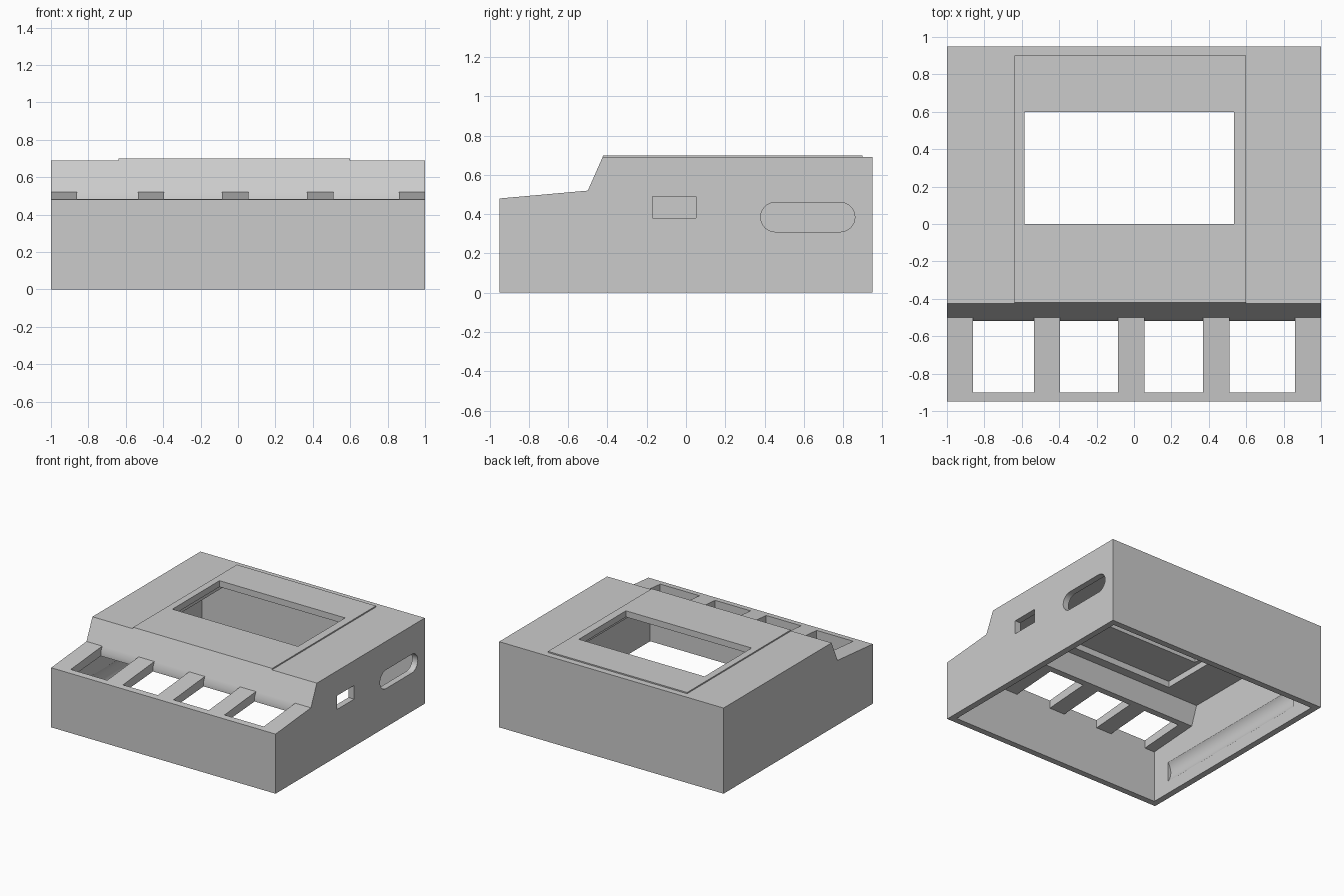
import bpy, bmesh, math
from mathutils import Matrix

cube = bpy.data.objects.get("Cube")
if cube:
    bpy.data.objects.remove(cube, do_unlink=True)

grey = bpy.data.materials.new("plain_grey")
grey.use_nodes = True
colour = (0.6, 0.6, 0.6, 1)
grey.diffuse_color = colour
grey.node_tree.nodes["Principled BSDF"].inputs["Base Color"].default_value = colour


def prism(name, profile, x0, x1):
    """Extrude a side profile of (y, z) points from x0 to x1."""
    bm = bmesh.new()
    face = bm.faces.new([bm.verts.new((x0, y, z)) for y, z in profile])
    ext = bmesh.ops.extrude_face_region(bm, geom=[face])
    moved = [v for v in ext["geom"] if isinstance(v, bmesh.types.BMVert)]
    bmesh.ops.translate(bm, vec=(x1 - x0, 0, 0), verts=moved)
    bmesh.ops.recalc_face_normals(bm, faces=bm.faces)
    mesh = bpy.data.meshes.new(name)
    bm.to_mesh(mesh)
    bm.free()
    mesh.materials.append(grey)
    obj = bpy.data.objects.new(name, mesh)
    bpy.context.collection.objects.link(obj)
    return obj


def box(name, x0, x1, y0, y1, z0, z1):
    return prism(name, [(y0, z0), (y0, z1), (y1, z1), (y1, z0)], x0, x1)


def combine(target, tool, operation="DIFFERENCE"):
    """Apply a boolean, then drop the helper."""
    tool.hide_render = True
    mod = target.modifiers.new("cut", "BOOLEAN")
    mod.operation, mod.object, mod.solver = operation, tool, "EXACT"
    bpy.context.view_layer.objects.active = target
    bpy.ops.object.modifier_apply(modifier=mod.name)
    bpy.data.objects.remove(tool, do_unlink=True)


# Outer housing with a stepped front
body = prism("housing", [(-.95, 0), (-.95, .48), (-.5, .52), (-.425, .69),
                         (.95, .69), (.95, 0)], -1, 1)

# Raised plate around the screen opening
combine(body, prism("screen_plate", [(-.434, .67), (-.421, .7), (.9, .7), (.9, .67)],
                    -.64, .6), "UNION")

# Hollow inside, open below, with a raised ceiling behind the screen
combine(body, prism("hollow", [(-.9, -.1), (-.9, .42), (-.47, .45), (-.415, .6),
                               (.9, .6), (.9, -.1)], -.95, .95))
combine(body, box("screen_recess", -.62, .58, -.34, .88, .5, .65))

# Screen opening
combine(body, box("screen_opening", -.585, .535, 0, .6, .5, .8))

# Four button openings that leave bars between them
for x0, x1 in ((-.86, -.535), (-.395, -.085), (.055, .37), (.51, .86)):
    combine(body, prism("button_opening", [(-.9, .3), (-.9, .6), (-.5, .6), (-.5, .52),
                                           (-.518, .48), (-.518, .3)], x0, x1))

# Rectangular port and rounded slot in the left wall
combine(body, box("port", .9, 1.1, -.17, .05, .38, .49))
slot = []
for centre, start in ((.785, -90), (.455, 90)):
    for i in range(17):
        a = math.radians(start + 180 * i / 16)
        slot.append((centre + .075 * math.cos(a), .385 + .075 * math.sin(a)))
combine(body, prism("slot", slot, .9, 1.1))

# Shallow curved groove inside the right wall
bm = bmesh.new()
bmesh.ops.create_cone(bm, cap_ends=True, segments=64, radius1=.14, radius2=.14, depth=1.43,
                      matrix=Matrix.Translation((-.835, -.025, .18))
                      @ Matrix.Rotation(math.pi / 2, 4, "X"))
mesh = bpy.data.meshes.new("groove")
bm.to_mesh(mesh)
bm.free()
mesh.materials.append(grey)
groove = bpy.data.objects.new("groove", mesh)
bpy.context.collection.objects.link(groove)
combine(body, groove)

# Keep flat faces crisp while the curves stay smooth
bpy.ops.object.select_all(action="DESELECT")
body.select_set(True)
bpy.context.view_layer.objects.active = body
bpy.ops.object.shade_smooth_by_angle(angle=math.radians(25))
